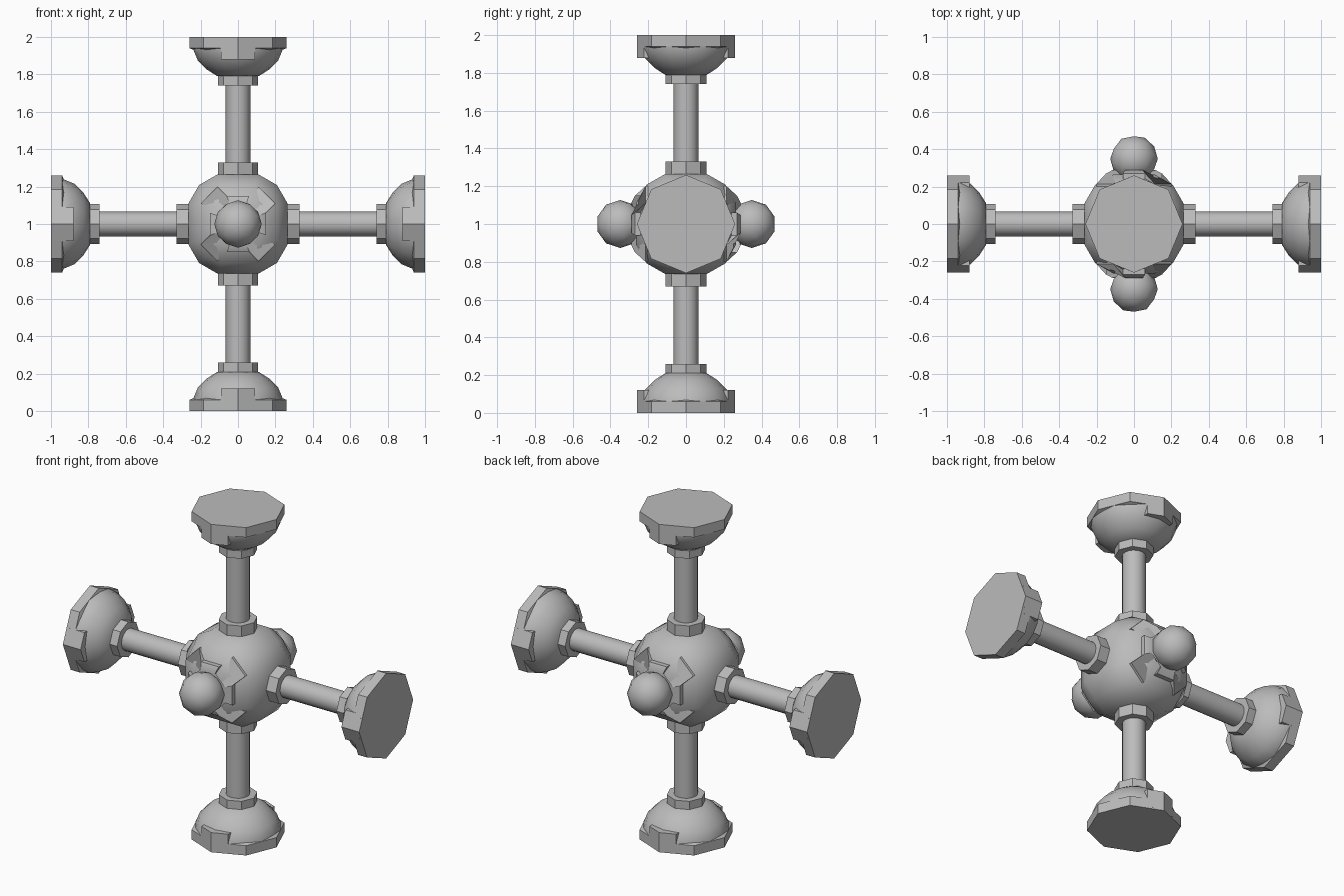
import bpy, bmesh, math
from mathutils import Matrix, Vector

cube = bpy.data.objects.get("Cube")
if cube:
    bpy.data.objects.remove(cube, do_unlink=True)

grey = bpy.data.materials.new("plain_grey")
grey.use_nodes = True
COLOUR = (0.5, 0.5, 0.5, 1)
grey.diffuse_color = COLOUR
grey.node_tree.nodes["Principled BSDF"].inputs["Base Color"].default_value = COLOUR

CENTRE = Matrix.Translation((0, 0, 1))


def finish(name, bm, matrix, angle=35):
    """Turn a bmesh into a shaded object."""
    bmesh.ops.recalc_face_normals(bm, faces=bm.faces)
    mesh = bpy.data.meshes.new(name)
    bm.to_mesh(mesh)
    bm.free()
    mesh.transform(matrix)
    mesh.materials.append(grey)
    ob = bpy.data.objects.new(name, mesh)
    bpy.context.collection.objects.link(ob)
    bpy.ops.object.select_all(action='DESELECT')
    ob.select_set(True)
    bpy.context.view_layer.objects.active = ob
    bpy.ops.object.shade_smooth_by_angle(angle=math.radians(angle))
    return ob


def lathe(name, profile, sides, matrix, angle=35):
    """Closed solid of revolution around z from (radius, height) points."""
    bm = bmesh.new()
    rings = [[bm.verts.new((r * math.cos(a), r * math.sin(a), z))
              for a in (2 * math.pi * i / sides for i in range(sides))]
             for r, z in profile]
    for low, high in zip(rings, rings[1:]):
        for i in range(sides):
            j = (i + 1) % sides
            bm.faces.new((low[i], low[j], high[j], high[i]))
    bm.faces.new(rings[0][::-1])
    bm.faces.new(rings[-1])
    return finish(name, bm, matrix, angle)


def prism(name, outline, z0, z1, matrix):
    bm = bmesh.new()
    face = bm.faces.new([bm.verts.new((x, y, z0)) for x, y in outline])
    ext = bmesh.ops.extrude_face_region(bm, geom=[face])
    for v in ext["geom"]:
        if isinstance(v, bmesh.types.BMVert):
            v.co.z = z1
    return finish(name, bm, matrix, 20)


# Hub: cube with three cells per edge, rounded onto a sphere
bm = bmesh.new()
bmesh.ops.create_cube(bm, size=2)
bmesh.ops.subdivide_edges(bm, edges=bm.edges, cuts=2, use_grid_fill=True)
for v in bm.verts:
    bent = [c if abs(c) > 0.9 else math.copysign(math.tan(math.pi / 8), c) for c in v.co]
    v.co = Vector(bent).normalized() * 0.307
finish("hub", bm, CENTRE, 50)

# Four arms, each with collars, rod and domed foot
for side, turn in (("top", 0), ("left", 90), ("bottom", 180), ("right", 270)):
    m = CENTRE @ Matrix.Rotation(math.radians(turn), 4, 'Y')
    lathe(side + "_rod", [(0.066, 0.24), (0.066, 0.8)], 16, m)
    lathe(side + "_inner_collar", [(0.108, 0.22), (0.108, 0.33)], 8, m)
    lathe(side + "_outer_collar", [(0.108, 0.74), (0.108, 0.82)], 8, m)
    lathe(side + "_dome", [(0.11, 0.79), (0.165, 0.825), (0.215, 0.875),
                           (0.24, 0.935), (0.24, 0.98)], 16, m, 50)
    lathe(side + "_rim", [(0.235, 0.93), (0.26, 0.94), (0.26, 1)], 8, m, 20)
    for tab, s in (("front", -1), ("back", 1)):
        outline = [(x, s * y) for x, y in
                   ((-0.09, 0.12), (0.09, 0.12), (0.09, 0.223), (0, 0.26), (-0.09, 0.223))]
        prism(f"{side}_{tab}_tab", outline, 0.88, 0.99, m)

# Raised four-armed plate and ball on the front and back of the hub
for end, turn in (("front", 0), ("back", 180)):
    m = CENTRE @ Matrix.Rotation(math.radians(turn), 4, 'Z')
    bm = bmesh.new()
    outer, skirt = [], []
    for k in range(4):
        rot = Matrix.Rotation(k * math.pi / 2, 3, 'Y')
        for x, y, z in ((0.15, -0.27, -0.06), (0.15, -0.27, 0.06),
                        (0.2, -0.215, 0.11), (0.11, -0.215, 0.2)):
            outer.append(bm.verts.new(rot @ Vector((x, y, z))))
            skirt.append(bm.verts.new(rot @ Vector((x, y + 0.07, z))))
    inner = [bm.verts.new((0.125 * math.cos(a), -0.288, -0.125 * math.sin(a)))
             for a in (math.pi / 8 * (2 * k + 1) for k in range(8))]
    n = len(outer)
    for i in range(n):
        j = (i + 1) % n
        bm.faces.new((outer[i], outer[j], skirt[j], skirt[i]))
    bm.faces.new(inner)
    for k in range(4):
        a, b, c, d = outer[4 * k:4 * k + 4]
        e = outer[(4 * k + 4) % n]
        # inner corners nearest to each notch edge and arm
        near = [min(inner, key=lambda v, p=p: (v.co - p.co).length) for p in (a, b, e)]
        bm.faces.new((a, b, near[1], near[0]))
        bm.faces.new((b, c, near[1]))
        bm.faces.new((c, d, near[2], near[1]))
        bm.faces.new((d, e, near[2]))
    finish(end + "_plate", bm, m, 40)

    bm = bmesh.new()
    bmesh.ops.create_icosphere(bm, subdivisions=2, radius=0.127)
    for v in bm.verts:
        x, y, z = v.co
        v.co = (z, x - 0.348, y)
    finish(end + "_ball", bm, m, 60)
